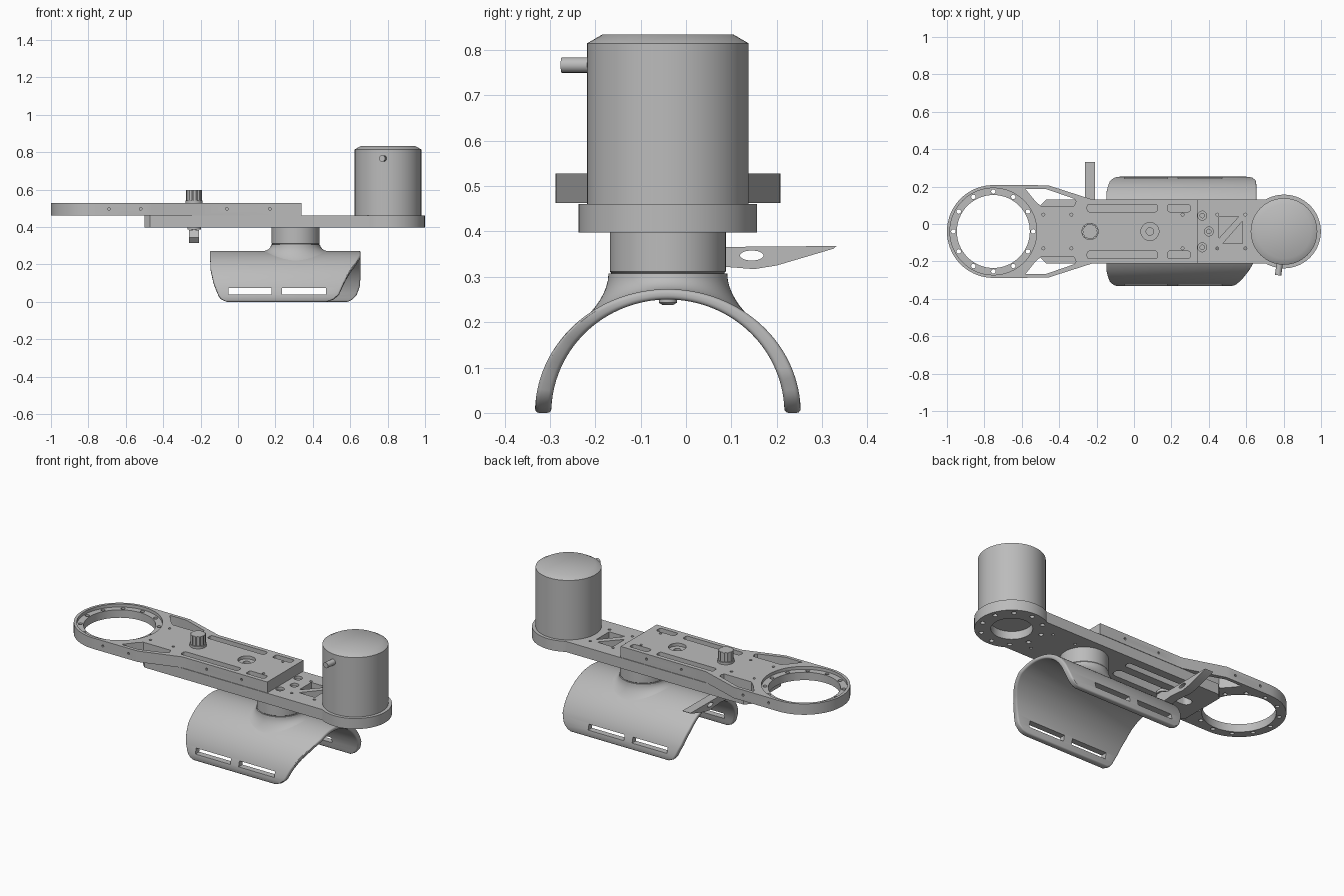
import bpy, bmesh, math
from mathutils import Vector, Matrix

cube = bpy.data.objects.get("Cube")
if cube:
    bpy.data.objects.remove(cube, do_unlink=True)

CY = -0.04  # long axis of the assembly
grey = bpy.data.materials.new("plain_grey")
grey.use_nodes = True
GREY = (0.5, 0.5, 0.5, 1)
grey.diffuse_color = GREY
grey.node_tree.nodes["Principled BSDF"].inputs["Base Color"].default_value = GREY


def finish(name, bm, bevel=0, cutter=None):
    """Turn a bmesh into an object, bevel and cut it, then shade it."""
    bmesh.ops.recalc_face_normals(bm, faces=bm.faces)
    me = bpy.data.meshes.new(name)
    bm.to_mesh(me)
    bm.free()
    ob = bpy.data.objects.new(name, me)
    bpy.context.collection.objects.link(ob)
    if bevel:
        m = ob.modifiers.new("bevel", "BEVEL")
        m.width, m.segments, m.angle_limit = bevel, 3, math.radians(50)
    if cutter:
        tool = finish(name + "_cutter", cutter)
        tool.hide_render = True
        m = ob.modifiers.new("cut", "BOOLEAN")
        m.operation, m.solver, m.object = "DIFFERENCE", "EXACT", tool
    if bevel or cutter:
        dg = bpy.context.evaluated_depsgraph_get()
        done = bpy.data.meshes.new_from_object(ob.evaluated_get(dg))
        ob.modifiers.clear()
        ob.data = done
        if cutter:
            bpy.data.objects.remove(tool, do_unlink=True)
    ob.data.materials.clear()
    ob.data.materials.append(grey)
    bpy.ops.object.select_all(action="DESELECT")
    ob.select_set(True)
    bpy.context.view_layer.objects.active = ob
    bpy.ops.object.shade_smooth_by_angle(angle=math.radians(32))
    return ob


def prism(bm, pts, z0, z1):
    low = [bm.verts.new((x, y, z0)) for x, y in pts]
    top = [bm.verts.new((x, y, z1)) for x, y in pts]
    bm.faces.new(low)
    bm.faces.new(top)
    for i in range(len(pts)):
        j = (i + 1) % len(pts)
        bm.faces.new((low[i], low[j], top[j], top[i]))
    return low + top


def arc(cx, cy, r, a0, a1, n):
    return [(cx + r * math.cos(math.radians(a0 + (a1 - a0) * i / n)),
             cy + r * math.sin(math.radians(a0 + (a1 - a0) * i / n))) for i in range(n + 1)]


def lathe(bm, x, y, profile, n=48):
    """Solid of revolution about z, from (radius, height) pairs."""
    rings = [[bm.verts.new((px, py, z)) for px, py in arc(x, y, r, 0, 360, n)[:-1]]
             for r, z in profile]
    for a, b in zip(rings, rings[1:]):
        for i in range(n):
            j = (i + 1) % n
            bm.faces.new((a[i], a[j], b[j], b[i]))
    bm.faces.new(rings[0])
    bm.faces.new(rings[-1])
    return [v for ring in rings for v in ring]


def rounded(x0, x1, y0, y1, r):
    return (arc(x1 - r, y1 - r, r, 0, 90, 5) + arc(x0 + r, y1 - r, r, 90, 180, 5)
            + arc(x0 + r, y0 + r, r, 180, 270, 5) + arc(x1 - r, y0 + r, r, 270, 360, 5))


def flip(pts):
    return [(x, 2 * CY - y) for x, y in pts]


def hole_ring(bm, x, r, count, size, z0, z1, start=0):
    for px, py in arc(x, CY, r, start, start + 360, count)[:-1]:
        lathe(bm, px, py, [(size, z0), (size, z1)], 12)


def side_holes(bm, xs, y, z):
    for x in xs:
        verts = lathe(bm, 0, 0, [(0.007, -0.015), (0.007, 0.015)], 10)
        bmesh.ops.transform(bm, verts=verts,
                            matrix=Matrix.Translation((x, y, z)) @ Matrix.Rotation(math.pi / 2, 4, "X"))


# Upper plate: ring end, tapered arms and slotted body
RX = -0.752
side = [(-0.46, 0.207), (-0.22, 0.13), (0.34, 0.13)]
bm = bmesh.new()
prism(bm, side[::-1] + arc(RX, CY, 0.248, 90, 270, 36) + flip(side), 0.463, 0.528)
cut = bmesh.new()
lathe(cut, RX, CY, [(0.195, 0.4), (0.195, 0.51), (0.232, 0.51), (0.232, 0.6)], 64)
window = [(-0.58, 0.187), (-0.47, 0.187), (-0.32, 0.135), (-0.31, 0.12), (-0.32, 0.097),
          (-0.50, 0.097), (-0.53, 0.125)]
for mirror in (list, flip):
    prism(cut, mirror(window), 0.4, 0.6)
    for x0, x1 in ((-0.25, 0.125), (0.18, 0.30)):
        prism(cut, mirror(rounded(x0, x1, 0.065, 0.105, 0.012)), 0.475, 0.6)
for x in (-0.485, -0.335, 0.26):
    for y in (0.05, -0.13):
        lathe(cut, x, y, [(0.008, 0.5), (0.008, 0.6)], 12)
lathe(cut, 0.085, CY, [(0.02, 0.49), (0.02, 0.51), (0.048, 0.51), (0.048, 0.6)], 32)
side_holes(cut, (-0.06, 0.17), -0.21, 0.497)
side_holes(cut, (-0.69, -0.52), -0.287, 0.497)
side_holes(cut, (-0.06, 0.17), 0.13, 0.497)
side_holes(cut, (-0.69, -0.52), 0.207, 0.497)
upper = finish("upper_plate", bm, cutter=cut)

# Screw holes through the ring shelf
bm = bmesh.new()
bm.from_mesh(upper.data)
bpy.data.objects.remove(upper, do_unlink=True)
cut = bmesh.new()
hole_ring(cut, RX, 0.2135, 12, 0.012, 0.4, 0.6)
finish("upper_plate", bm, cutter=cut)

# Lower plate: chamfered bar with a round motor seat
MX = 0.802
bm = bmesh.new()
corner = [(MX - 0.095, 0.13), (-0.47, 0.13), (-0.5, 0.10)]
prism(bm, arc(MX, CY, 0.197, -120, 120, 48) + corner + flip(corner)[::-1], 0.398, 0.461)
cut = bmesh.new()
prism(cut, [(0.455, 0.04), (0.455, -0.075), (0.56, 0.04)], 0.41, 0.5)
prism(cut, [(0.58, -0.105), (0.58, 0.015), (0.475, -0.105)], 0.41, 0.5)
for x in (0.445, 0.595):
    for y in (0.05, -0.13):
        lathe(cut, x, y, [(0.008, 0.38), (0.008, 0.5)], 12)
for x, y in ((0.365, 0.045), (0.365, -0.125), (0.40, CY)):
    lathe(cut, x, y, [(0.012, 0.42), (0.012, 0.445), (0.024, 0.445), (0.024, 0.5)], 20)
lathe(cut, MX, CY, [(0.11, 0.35), (0.11, 0.445)])
hole_ring(cut, MX, 0.165, 10, 0.013, 0.38, 0.43, 18)
prism(cut, rounded(-0.42, 0.1, CY - 0.03, CY + 0.03, 0.029), 0.35, 0.455)
for y in (0.06, -0.14):
    prism(cut, rounded(-0.35, 0.1, y - 0.02, y + 0.02, 0.015), 0.35, 0.44)
finish("lower_plate", bm, cutter=cut)

# Motor housing with chamfered lid and a cable connector
bm = bmesh.new()
lathe(bm, MX, CY, [(0.178, 0.455), (0.178, 0.815), (0.145, 0.834)], 64)
finish("motor_housing", bm)
bm = bmesh.new()
verts = lathe(bm, 0, 0, [(0.017, 0), (0.017, 0.085)], 20)
aim = Vector((-0.14, -1, 0)).to_track_quat("Z", "Y").to_matrix().to_4x4()
bmesh.ops.transform(bm, verts=verts, matrix=Matrix.Translation((0.782, -0.19, 0.767)) @ aim)
finish("cable_connector", bm)

# Clamp knob with fluted grip, and bolt under the plates
KX = -0.235
bm = bmesh.new()
prism(bm, [p for i in range(24) for p in arc(KX, CY, 0.042 if i % 2 else 0.038, i * 15, i * 15 + 8, 1)],
      0.54, 0.597)
lathe(bm, KX, CY, [(0.046, 0.527), (0.046, 0.541)], 32)
finish("clamp_knob", bm)
bm = bmesh.new()
lathe(bm, KX, CY, [(0.036, 0.386), (0.036, 0.402)], 24)
lathe(bm, KX, CY, [(0.014, 0.34), (0.014, 0.5)], 16)
finish("clamp_bolt", bm)

# Cam lever: side profile pushed across x, with an oval eye
bm = bmesh.new()
verts = prism(bm, [(-0.075, 0.345), (-0.06, 0.385), (-0.02, 0.385), (0.02, 0.366), (0.09, 0.366), (0.332, 0.368),
                   (0.325, 0.362), (0.2, 0.325), (0.15, 0.317), (0.05, 0.325), (-0.05, 0.315)],
              KX - 0.027, KX + 0.027)
cut = bmesh.new()
eye = prism(cut, [(0.145 + 0.026 * math.cos(a * math.pi / 12), 0.347 + 0.011 * math.sin(a * math.pi / 12))
                  for a in range(24)], KX - 0.1, KX + 0.1)
for v in verts + eye:
    y, z, x = v.co
    v.co = (x, y, z)
finish("cam_lever", bm, cutter=cut)

# Neck between plate and cuff, with a flared foot that follows the cuff
NX = 0.308
bm = bmesh.new()
lathe(bm, NX, CY, [(0.12, 0.27), (0.125, 0.309), (0.128, 0.312), (0.128, 0.4)], 64)
finish("neck", bm)
bm = bmesh.new()
rings = []
for k in range(8):
    t = k / 7 * math.pi / 2
    ring = []
    for x, y in arc(NX, CY, 0.131 + 0.05 * (1 - math.cos(t)), 0, 360, 64)[:-1]:
        foot = 0.271 * math.sqrt(1 - ((y - CY) / 0.292) ** 2)
        ring.append(bm.verts.new((x, y, foot + (0.307 - foot) * (1 - math.sin(t)))))
    rings.append(ring)
bm.faces.new(rings[0])
for a, b in zip(rings, rings[1:]):
    for i in range(64):
        bm.faces.new((a[i], a[i - 1], b[i - 1], b[i]))
finish("neck_foot", bm)


# Arm cuff: arched shell whose ends are trimmed by height
def at(z, table):
    for (z0, x0), (z1, x1) in zip(table, table[1:]):
        if z <= z1:
            return x0 + (x1 - x0) * (z - z0) / (z1 - z0)
    return table[-1][1]


left = [(0, -0.06), (0.012, -0.088), (0.03, -0.103), (0.1, -0.13), (0.18, -0.147), (0.28, -0.15)]
right_front = [(0, 0.47), (0.012, 0.51), (0.04, 0.54), (0.1, 0.565), (0.16, 0.597), (0.21, 0.632), (0.25, 0.655)]
right_back = [(0, 0.585), (0.015, 0.615), (0.04, 0.635), (0.09, 0.652), (0.15, 0.655)]
bm = bmesh.new()
rows = []
for k in range(65):
    a = math.pi * k / 64
    z = math.sin(a)
    right = right_front if a < math.pi / 2 else right_back
    row = []
    for width, top in ((0.293, 0.273), (0.257, 0.25)):
        for table in (left, right):
            row.append(bm.verts.new((at(z * 0.272, table), CY - width * math.cos(a), top * z)))
    rows.append([row[i] for i in (0, 1, 3, 2)])
for a, b in zip(rows, rows[1:]):
    for i in range(4):
        bm.faces.new((a[i], a[i - 1], b[i - 1], b[i]))
bm.faces.new(rows[0])
bm.faces.new(rows[-1])
cut = bmesh.new()
for y in (-0.33, 0.25):
    for x0, x1 in ((-0.05, 0.18), (0.235, 0.47)):
        prism(cut, [(x0, y - 0.06), (x1, y - 0.06), (x1, y + 0.06), (x0, y + 0.06)], 0.04, 0.073)
finish("arm_cuff", bm, bevel=0.009, cutter=cut)

# Screw heads inside the cuff
bm = bmesh.new()
for x in (NX - 0.045, NX + 0.045):
    lathe(bm, x, CY, [(0.012, 0.238), (0.02, 0.243), (0.02, 0.26)], 20)
finish("cuff_screws", bm)
